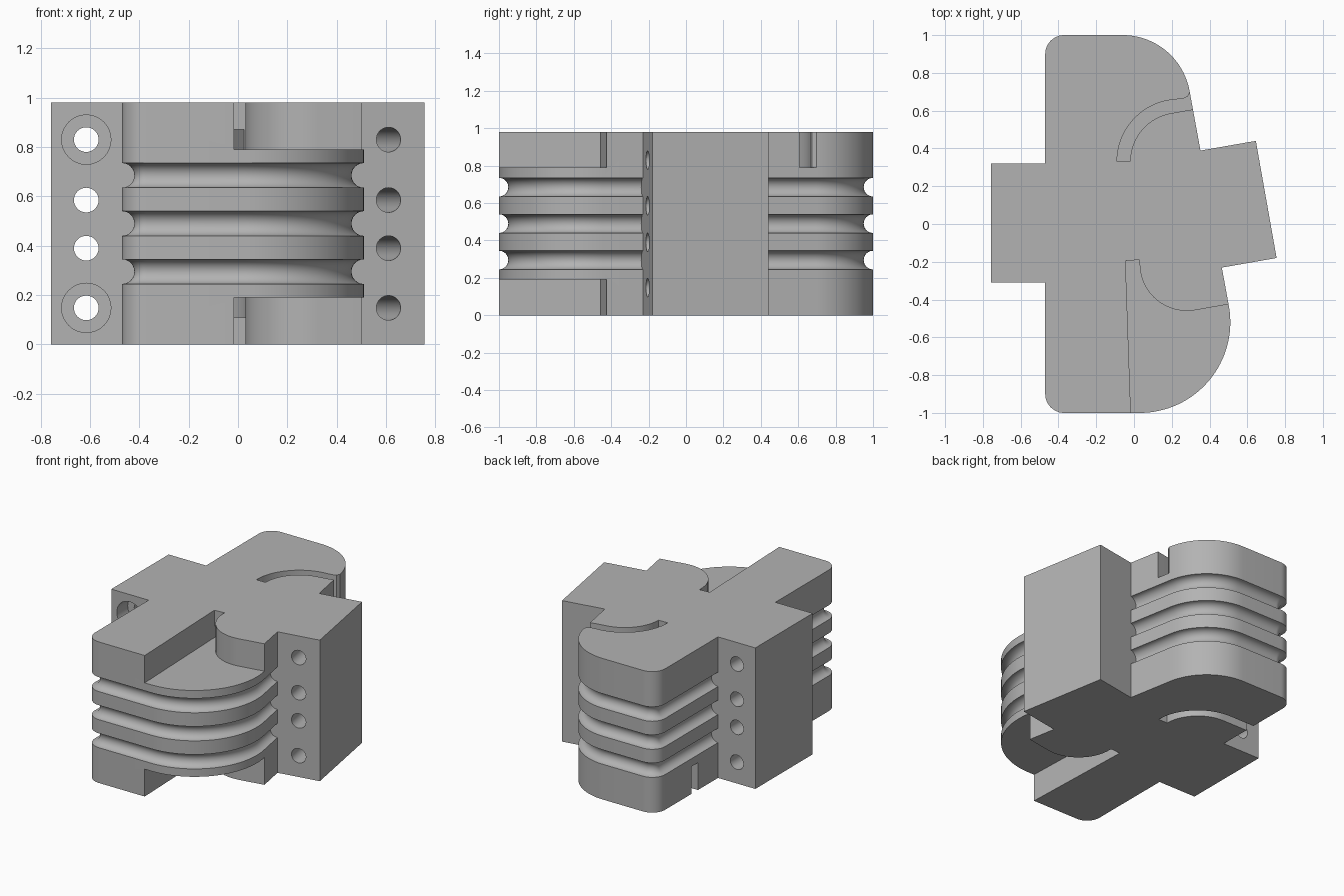
import bpy, bmesh
from math import sin, cos, radians
from mathutils import Vector

if "Cube" in bpy.data.objects:
    bpy.data.objects.remove(bpy.data.objects["Cube"], do_unlink=True)

H = 0.98
TILT = radians(10)

grey = bpy.data.materials.new("plain_grey")
grey.use_nodes = True
grey.diffuse_color = (0.45, 0.45, 0.45, 1)
grey.node_tree.nodes["Principled BSDF"].inputs["Base Color"].default_value = (0.45, 0.45, 0.45, 1)


def arc(cx, cy, r, a0, a1, n=20):
    """Points along an arc, angles in degrees."""
    angles = [radians(a0 + (a1 - a0) * i / n) for i in range(n + 1)]
    return [(cx + r * cos(a), cy + r * sin(a)) for a in angles]


def loft(name, rings):
    """Closed solid through a stack of equal-length (z, outline) rings."""
    bm = bmesh.new()
    loops = [[bm.verts.new((x, y, z)) for x, y in pts] for z, pts in rings]
    n = len(loops[0])
    for low, high in zip(loops, loops[1:]):
        for i in range(n):
            j = (i + 1) % n
            bm.faces.new((low[i], low[j], high[j], high[i]))
    bm.faces.new(loops[0][::-1])
    bm.faces.new(loops[-1])
    bmesh.ops.recalc_face_normals(bm, faces=bm.faces)
    mesh = bpy.data.meshes.new(name)
    bm.to_mesh(mesh)
    bm.free()
    mesh.materials.append(grey)
    ob = bpy.data.objects.new(name, mesh)
    bpy.context.collection.objects.link(ob)
    return ob


def prism(name, pts, z0, z1):
    return loft(name, [(z0, pts), (z1, pts)])


def rod(name, start, end, z, r, n=32):
    """Horizontal cylinder between two plan points."""
    a, b = Vector((*start, z)), Vector((*end, z))
    bm = bmesh.new()
    bmesh.ops.create_cone(bm, cap_ends=True, segments=n, radius1=r, radius2=r, depth=(b - a).length)
    bm.transform((b - a).to_track_quat('Z', 'Y').to_matrix().to_4x4())
    bmesh.ops.translate(bm, verts=bm.verts, vec=(a + b) / 2)
    mesh = bpy.data.meshes.new(name)
    bm.to_mesh(mesh)
    bm.free()
    mesh.materials.append(grey)
    ob = bpy.data.objects.new(name, mesh)
    bpy.context.collection.objects.link(ob)
    return ob


def combine(target, tool, operation):
    """Apply one boolean and discard the tool."""
    tool.hide_render = True
    mod = target.modifiers.new("combine", 'BOOLEAN')
    mod.operation, mod.solver, mod.object = operation, 'EXACT', tool
    bpy.context.view_layer.objects.active = target
    bpy.ops.object.modifier_apply(modifier=mod.name)
    bpy.data.objects.remove(tool, do_unlink=True)


# Rounded core, its wall pulled in to form three half-round grooves
def outline(inset):
    return (arc(0.03, -0.52, 0.48 - inset, -90, 10, 32)
            + arc(-0.06, 0.64, 0.36 - inset, 10, 90, 28)
            + arc(-0.37, 0.9, 0.1 - inset, 90, 180, 12)
            + arc(-0.37, -0.9, 0.1 - inset, 180, 270, 12))


levels = [(0, 0)]
for zc in (0.295, 0.49, 0.685):
    levels += [(zc - 0.05 * cos(radians(a)), 0.05 * sin(radians(a))) for a in range(0, 181, 15)]
levels.append((H, 0))
body = loft("grooved_block", [(z, outline(d)) for z, d in levels])

# Side lugs: one square, one tilted
lugs = [[(-0.757, -0.31), (-0.3, -0.31), (-0.3, 0.32), (-0.757, 0.32)],
        [(0.16, -0.284), (0.755, -0.18), (0.645, 0.44), (0.05, 0.336)]]
for pts in lugs:
    combine(body, prism("side_lug", pts, 0, H), 'UNION')

# Corner recess at the front, top and bottom
recess = ([(-0.045, -0.195), (0.03, -0.19)] + arc(0.28, -0.21, 0.25, 180, 280)
          + [(0.8, -0.372), (0.8, -1.2), (-0.01, -1.2)])
# Curved slots at the back, leaving on opposite sides
top_slot = (arc(0.24, 0.33, 0.26, 180, 100) + [(0.42, 0.626), (0.42, 0.72), (0.297, 0.70),
            (0.285, 0.675), (0.26, 0.664)] + arc(0.24, 0.33, 0.33, 95, 180))
low_slot = (arc(-0.28, 0.29, 0.25, 0, 90) + [(-0.6, 0.54), (-0.6, 0.61)]
            + arc(-0.28, 0.29, 0.32, 90, 0))
# Low passages joining recess and slot
top_duct = [(-0.04, -0.25), (0.03, -0.25), (-0.022, 0.36), (-0.088, 0.36)]
low_duct = [(-0.04, -0.25), (0.03, -0.25), (0.038, 0.32), (-0.032, 0.32)]

for pts, z0, z1 in [(recess, 0.79, 1.1), (recess, -0.1, 0.19),
                    (top_slot, 0.79, 1.1), (low_slot, -0.1, 0.19),
                    (top_duct, 0.79, 0.87), (low_duct, 0.11, 0.19)]:
    combine(body, prism("cutter", pts, z0, z1), 'DIFFERENCE')

# Bolt holes through both lugs, the outer pair on one side counterbored
dx, dy = 0.7 * -sin(TILT), 0.7 * cos(TILT)
for z in (0.148, 0.39, 0.585, 0.83):
    combine(body, rod("hole", (-0.615, -0.5), (-0.615, 0.5), z, 0.05), 'DIFFERENCE')
    combine(body, rod("hole", (0.625, -0.29), (0.625 + dx, -0.29 + dy), z, 0.05), 'DIFFERENCE')
for z in (0.148, 0.83):
    combine(body, rod("counterbore", (-0.615, -0.5), (-0.615, -0.19), z, 0.1), 'DIFFERENCE')

# Smooth curved walls, crisp edges
bpy.ops.object.select_all(action='DESELECT')
body.select_set(True)
bpy.context.view_layer.objects.active = body
bpy.ops.object.shade_smooth_by_angle(angle=radians(30))
